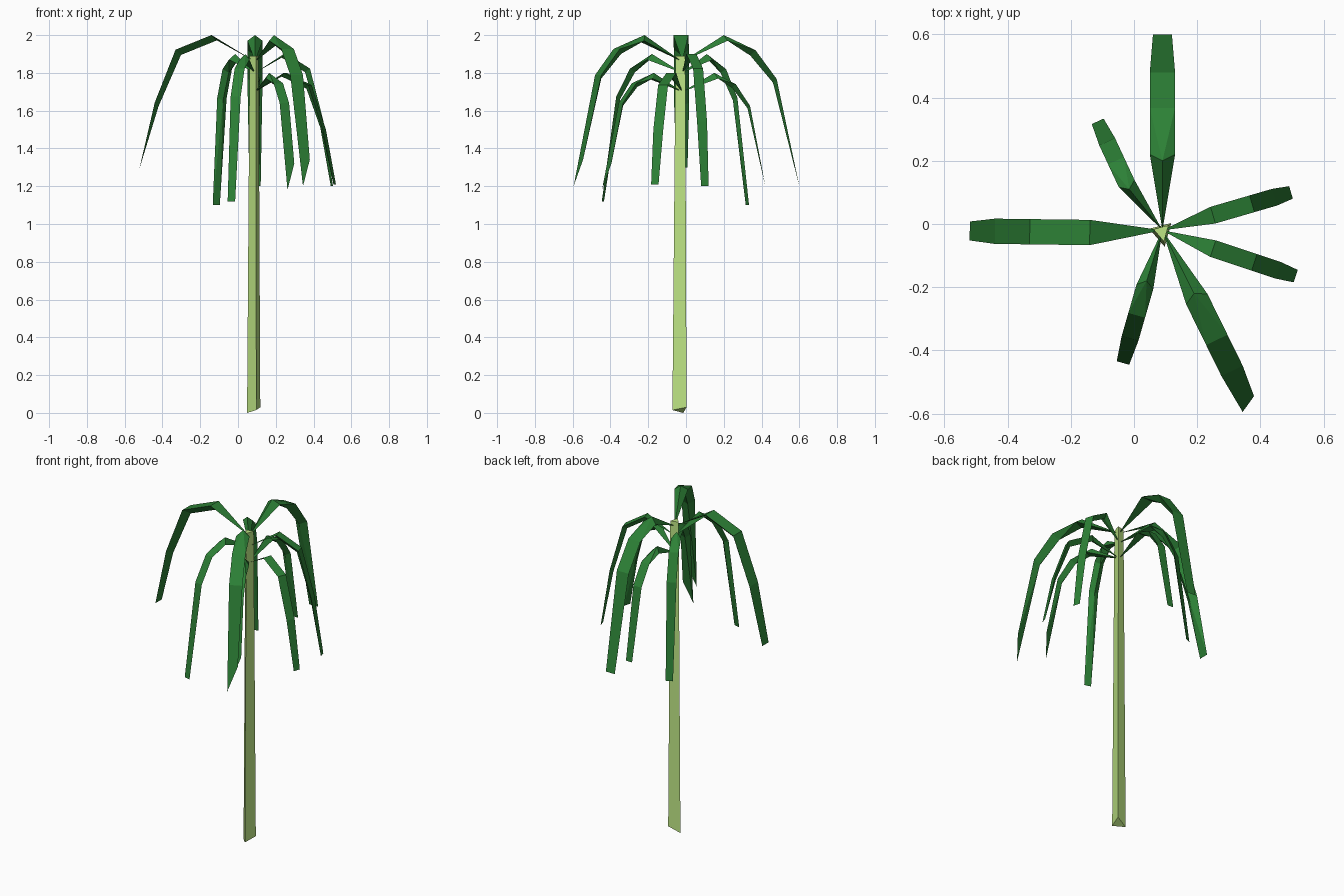
import bpy
import bmesh
from mathutils import Vector

old = bpy.data.objects.get("Cube")
if old:
    bpy.data.objects.remove(old, do_unlink=True)


def make_material(name, colour):
    mat = bpy.data.materials.new(name)
    mat.use_nodes = True
    mat.diffuse_color = colour
    mat.node_tree.nodes["Principled BSDF"].inputs["Base Color"].default_value = colour
    return mat


def make_object(name, verts, faces, mat):
    bm = bmesh.new()
    vs = [bm.verts.new(v) for v in verts]
    for f in faces:
        bm.faces.new([vs[i] for i in f])
    bmesh.ops.recalc_face_normals(bm, faces=bm.faces)
    mesh = bpy.data.meshes.new(name)
    bm.to_mesh(mesh)
    bm.free()
    mesh.materials.append(mat)
    obj = bpy.data.objects.new(name, mesh)
    bpy.context.collection.objects.link(obj)
    return obj


bark = make_material("pale green bark", (0.51, 0.78, 0.23, 1))
leaf = make_material("leaf green", (0.026, 0.22, 0.037, 1))

# Three-sided tapering trunk with a slanted foot
axis = Vector((0.09, -0.02, 0))
foot = [Vector(p) for p in ((0.048, -0.015, 0), (0.097, -0.072, 0.015), (0.118, 0.003, 0.03))]
crown = [axis + (p - axis) * 0.68 for p in foot]
for p in crown:
    p.z = 1.89
make_object("trunk", foot + crown,
            [(2, 1, 0), (3, 4, 5), (0, 1, 4, 3), (1, 2, 5, 4), (2, 0, 3, 5)], bark)


# Frond faces: the inner part is either ridged on top or flat with a keel beneath
RIDGED = [(0, 3, 1), (0, 2, 3), (0, 1, 2),
          (3, 5, 4), (3, 4, 1), (3, 2, 5),
          (1, 4, 6), (1, 6, 2), (2, 6, 5)]
FLAT = [(0, 2, 1), (0, 1, 3), (0, 3, 2),
        (1, 2, 5, 4), (1, 4, 6, 3), (3, 6, 5, 2)]
OUTER = [(4, 5, 8, 7), (4, 7, 9, 6), (6, 9, 8, 5),
         (7, 8, 11, 10), (7, 10, 9), (9, 10, 11), (9, 11, 8)]


def frond(name, base_z, peak, tip, width, ridged=True, tip_edge=None):
    base = Vector((axis.x, axis.y, base_z))
    peak, tip = Vector(peak), Vector(tip)
    out = tip - peak
    out.z = 0
    out.normalize()
    side = Vector((-out.y, out.x, 0)) * width / 2
    drop = peak.z - tip.z

    def along(t, fall):
        p = peak.lerp(tip, t)
        p.z = peak.z - drop * fall
        return p

    keel = (-out - Vector((0, 0, 1))) * width * 0.35
    if ridged:
        shoulder, spine = peak + out * 0.02 - Vector((0, 0, 0.03)), peak
        bend, droop = along(0.42, 0.1), along(0.7, 0.29)
    else:
        shoulder, spine = peak, peak + keel
        bend, droop = along(0.5, 0.11), along(0.79, 0.51)
    end = Vector(tip_edge) if tip_edge else side * 0.75
    verts = [base, shoulder + side, shoulder - side, spine,
             bend + side, bend - side, bend + keel,
             droop + side, droop - side, droop + keel * 0.7,
             tip + end, tip - end]
    make_object(name, verts, (RIDGED if ridged else FLAT) + OUTER, leaf)


# Upper, middle and lower tiers
twist = (0.018, 0.025, 0.07)
frond("upper_frond_back", 1.86, (0.09, 0.20, 2.0), (0.09, 0.60, 1.2), 0.08)
frond("upper_frond_right", 1.86, (-0.14, -0.027, 2.0), (-0.52, -0.022, 1.3), 0.08, False)
frond("upper_frond_front", 1.86, (0.19, -0.22, 2.0), (0.362, -0.57, 1.27), 0.075, True, twist)
frond("middle_frond_left", 1.8, (0.25, 0.028, 1.9), (0.497, 0.10, 1.2), 0.055, False)
frond("middle_frond_back", 1.8, (-0.015, 0.11, 1.9), (-0.115, 0.325, 1.1), 0.055)
frond("middle_frond_front", 1.8, (0.04, -0.18, 1.9), (-0.035, -0.44, 1.12), 0.055)
frond("lower_frond_left", 1.7, (0.25, -0.078, 1.8), (0.512, -0.165, 1.21), 0.055, False)
frond("lower_frond_back", 1.7, (0.09, 0.15, 1.8), (0.09, 0.42, 1.2), 0.055)
frond("lower_frond_front", 1.7, (0.165, -0.17, 1.8), (0.28, -0.42, 1.25), 0.055, True, twist)
